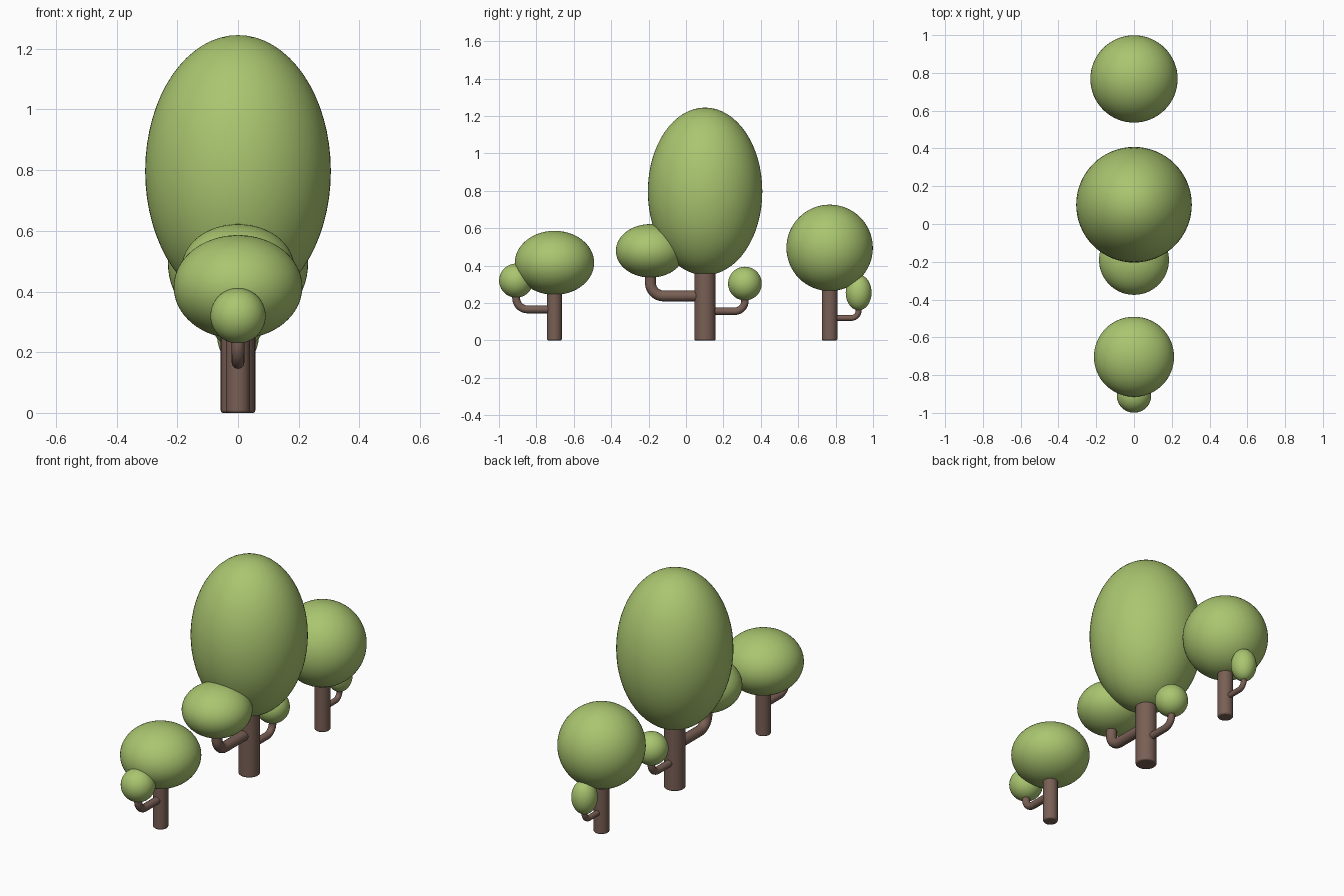
import bpy
from math import sin, cos, pi, radians

if "Cube" in bpy.data.objects:
    bpy.data.objects.remove(bpy.data.objects["Cube"])


def material(name, color):
    m = bpy.data.materials.new(name)
    m.diffuse_color = (*color, 1)
    m.use_nodes = True
    m.node_tree.nodes["Principled BSDF"].inputs["Base Color"].default_value = m.diffuse_color
    return m


LEAF = material("leaf_green", (0.40, 0.56, 0.16))
BARK = material("bark_brown", (0.19, 0.115, 0.09))


# Smooth ellipsoid of leaves
def foliage(name, y, z, r, rz):
    bpy.ops.mesh.primitive_uv_sphere_add(segments=64, ring_count=32, location=(0, y, z))
    ob = bpy.context.object
    ob.name = name
    ob.scale = (r, r, rz)
    ob.data.materials.append(LEAF)
    bpy.ops.object.shade_smooth()


# Upright cylinder with a softened rim
def trunk(name, y, r, top):
    bpy.ops.mesh.primitive_cylinder_add(vertices=32, radius=r, depth=top, location=(0, y, top / 2))
    ob = bpy.context.object
    ob.name = name
    ob.data.materials.append(BARK)
    bpy.ops.object.shade_smooth_by_angle(angle=radians(40))
    bev = ob.modifiers.new("rim", 'BEVEL')
    bev.width = 0.008
    bev.segments = 3
    bev.limit_method = 'ANGLE'


# Round pipe going sideways, then bending up into its foliage
def branch(name, y0, y1, z0, z1, r, bend):
    s = 1 if y1 > y0 else -1
    pts = [(0, y0, z0)]
    for i in range(13):
        a = i / 12 * pi / 2
        pts.append((0, y1 - s * bend * (1 - sin(a)), z0 + bend * (1 - cos(a))))
    pts.append((0, y1, z1))
    cu = bpy.data.curves.new(name, 'CURVE')
    cu.dimensions = '3D'
    cu.bevel_depth = r
    cu.bevel_resolution = 6
    cu.use_fill_caps = True
    sp = cu.splines.new('POLY')
    sp.points.add(len(pts) - 1)
    for p, co in zip(sp.points, pts):
        p.co = (*co, 1)
    ob = bpy.data.objects.new(name, cu)
    bpy.context.collection.objects.link(ob)
    cu.materials.append(BARK)
    bpy.ops.object.select_all(action='DESELECT')
    ob.select_set(True)
    bpy.context.view_layer.objects.active = ob
    bpy.ops.object.convert(target='MESH')
    bpy.ops.object.shade_smooth_by_angle(angle=radians(40))


# Each tree: y, trunk radius, crown (z, r, rz),
# side branches (y, pipe z, pipe radius, bend, leaf z, leaf r, leaf rz)
trees = {
    "front": (-0.703, 0.04, (0.415, 0.212, 0.171),
              [(-0.908, 0.166, 0.021, 0.06, 0.32, 0.091, 0.091)]),
    "middle": (0.102, 0.057, (0.797, 0.306, 0.448),
               [(-0.19, 0.238, 0.029, 0.07, 0.479, 0.185, 0.143),
                (0.315, 0.156, 0.02, 0.055, 0.304, 0.09, 0.09)]),
    "back": (0.768, 0.042, (0.495, 0.231, 0.231),
             [(0.923, 0.12, 0.0155, 0.04, 0.256, 0.069, 0.095)]),
}

for tag, (y, tr, (cz, cr, crz), sides) in trees.items():
    trunk(tag + "_trunk", y, tr, cz - crz * 0.8)
    foliage(tag + "_crown", y, cz, cr, crz)
    for i, (by, pz, pr, bend, lz, lr, lrz) in enumerate(sides, 1):
        branch(f"{tag}_branch_{i}", y, by, pz, lz - lrz * 0.75, pr, bend)
        foliage(f"{tag}_side_leaves_{i}", by, lz, lr, lrz)
